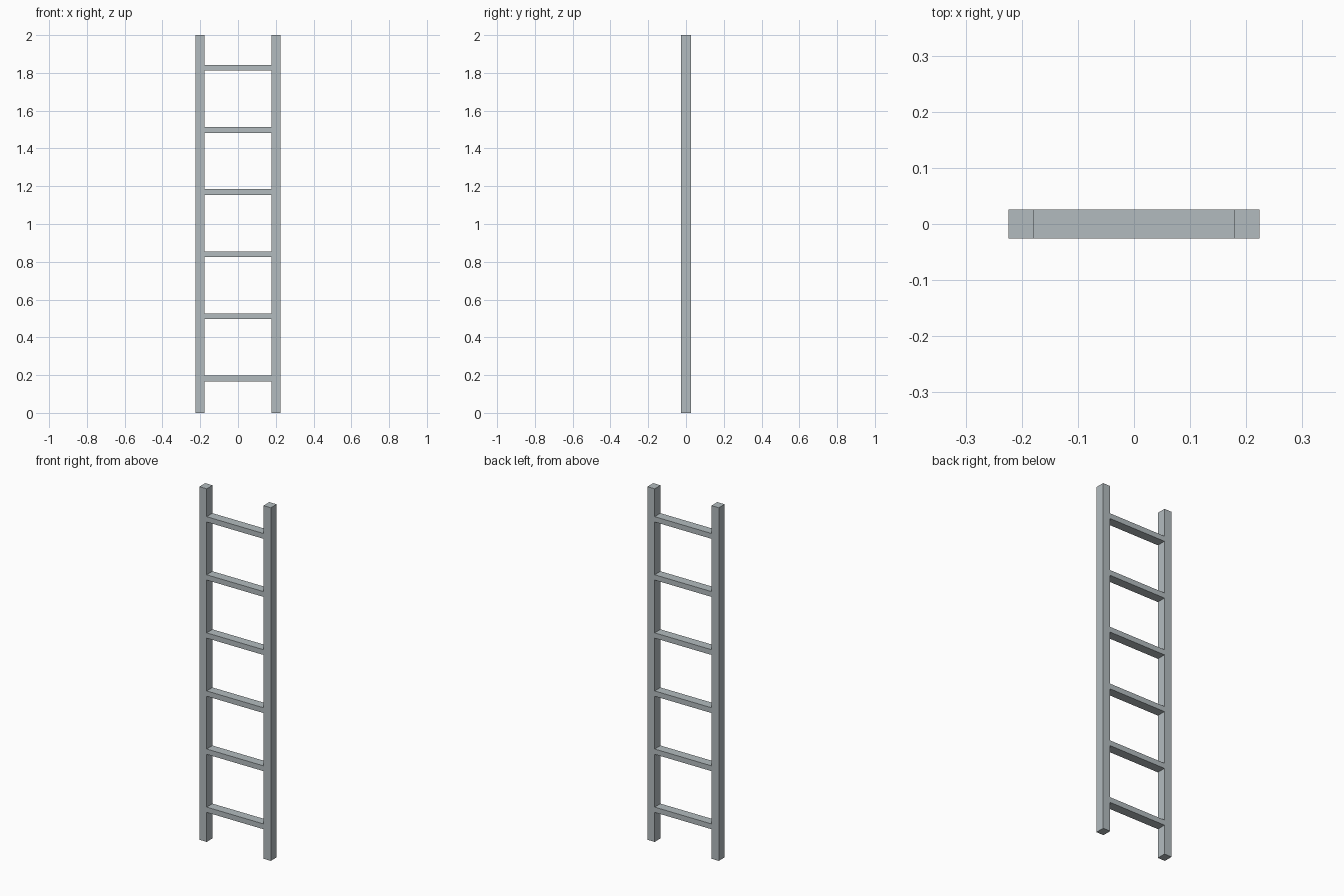
import bpy

if "Cube" in bpy.data.objects:
    bpy.data.objects.remove(bpy.data.objects["Cube"])

HALF_WIDTH, INNER, DEPTH, HEIGHT = 0.224, 0.178, 0.052, 2.0
RUNGS, FIRST_Z, SPACING, RUNG_H = 6, 0.182, 0.329, 0.03

metal = bpy.data.materials.new("grey_metal")
metal.diffuse_color = (0.45, 0.50, 0.52, 1)
metal.use_nodes = True
metal.node_tree.nodes["Principled BSDF"].inputs["Base Color"].default_value = metal.diffuse_color


def box(name, centre, size):
    bpy.ops.mesh.primitive_cube_add(size=1, location=centre)
    ob = bpy.context.object
    ob.name = name
    ob.scale = size
    bpy.ops.object.transform_apply(location=False, rotation=False, scale=True)
    ob.data.materials.append(metal)
    return ob


# Two upright side rails
for side, sign in (("left", -1), ("right", 1)):
    box(f"{side}_rail", (sign * (HALF_WIDTH + INNER) / 2, 0, HEIGHT / 2),
        (HALF_WIDTH - INNER, DEPTH, HEIGHT))

# Evenly spaced rungs, flush with the rails
for i in range(RUNGS):
    box(f"rung_{i + 1}", (0, 0, FIRST_Z + i * SPACING),
        (2 * INNER, DEPTH, RUNG_H))
